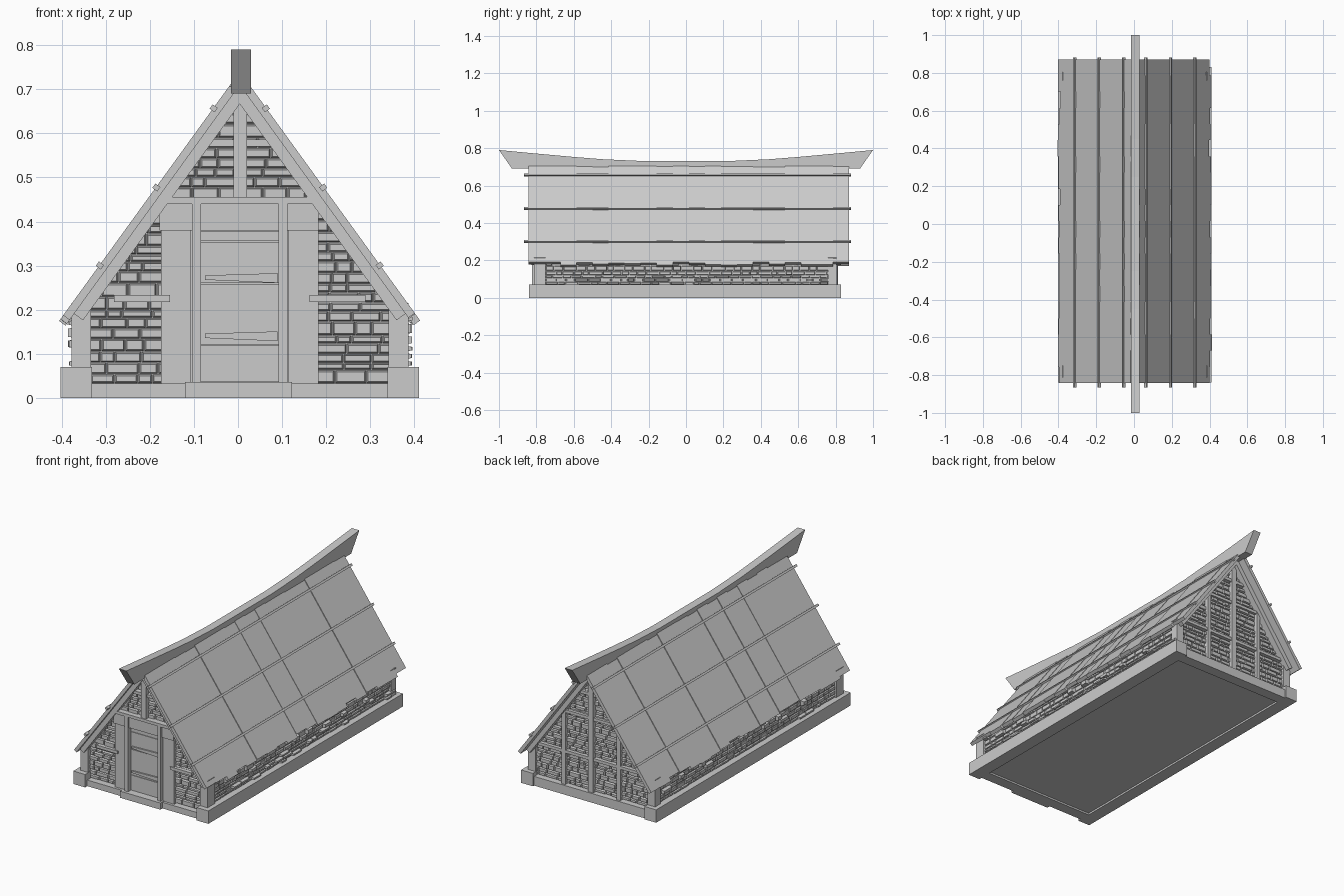
import bpy, bmesh, math, random
from mathutils import Vector

random.seed(7)
if "Cube" in bpy.data.objects:
    bpy.data.objects.remove(bpy.data.objects["Cube"])

CX = 0.004                      # roof and wall centre line
APEX, SLOPE = 0.74, 1.38
ANG = math.atan(SLOPE)
CA, SA = math.cos(ANG), math.sin(ANG)

grey = bpy.data.materials.new("weathered_grey")
grey.use_nodes = True
grey.diffuse_color = (0.6, 0.6, 0.6, 1)
grey.node_tree.nodes["Principled BSDF"].inputs["Base Color"].default_value = (0.6, 0.6, 0.6, 1)


def finish(name, bm):
    bmesh.ops.recalc_face_normals(bm, faces=bm.faces)
    mesh = bpy.data.meshes.new(name)
    bm.to_mesh(mesh)
    bm.free()
    mesh.materials.append(grey)
    obj = bpy.data.objects.new(name, mesh)
    bpy.context.scene.collection.objects.link(obj)
    return obj


def loft(bm, a, b):
    """Closed solid between two matching outlines."""
    va = [bm.verts.new(p) for p in a]
    vb = [bm.verts.new(p) for p in b]
    bm.faces.new(va)
    bm.faces.new(vb)
    for i in range(len(va)):
        j = (i + 1) % len(va)
        bm.faces.new((va[i], va[j], vb[j], vb[i]))


def add_box(bm, x, y, z):
    outline = [(x[0], z[0]), (x[1], z[0]), (x[1], z[1]), (x[0], z[1])]
    loft(bm, [(u, y[0], v) for u, v in outline], [(u, y[1], v) for u, v in outline])


def box(name, x, y, z):
    bm = bmesh.new()
    add_box(bm, x, y, z)
    return finish(name, bm)


def slope_point(side, y, down, lift):
    return (CX + side * (down * CA + lift * SA), y, APEX - down * SA + lift * CA)


def add_slab(bm, side, y, down, lift):
    """Box lying on a roof slope."""
    ring = [(down[0], lift[0]), (down[1], lift[0]), (down[1], lift[1]), (down[0], lift[1])]
    loft(bm, [slope_point(side, y[0], d, n) for d, n in ring],
         [slope_point(side, y[1], d, n) for d, n in ring])


def gable_half(z):
    return max(0.0, min(0.375, (0.68 - z) / SLOPE))


def stones(name, u_range, z_range, place, limit=None, proud=0.0):
    """Random coursed masonry; place(u, z, depth) maps to the wall."""
    bm = bmesh.new()
    z = z_range[0]
    while z < z_range[1] - 0.008:
        top = min(z + random.uniform(0.016, 0.032), z_range[1])
        u = u_range[0]
        while u < u_range[1] - 0.005:
            end = min(u + random.uniform(0.03, 0.075), u_range[1])
            if u_range[1] - end < 0.015:
                end = u_range[1]
            depth = random.uniform(0.008, 0.014)
            if random.random() < 0.12:
                depth += proud

            def ring(inset, d):
                pts = []
                for cu, cz in ((u + inset, z + inset), (end - inset, z + inset),
                               (end - inset, top - inset), (u + inset, top - inset)):
                    if limit:
                        cu = max(-limit(cz), min(limit(cz), cu))
                    pts.append(Vector(place(cu, cz, d)))
                return pts

            back = ring(0.001, 0)
            if (back[1] - back[0]).length > 0.008:
                loft(bm, back, [b.lerp(f, 0.9) for b, f in zip(back, ring(0.0045, depth))])
            u = end
        z = top
    return finish(name, bm)


# Solid wall core and floor
outline = [(-0.37, 0.01), (0.37, 0.01), (0.37, 0.18), (0, 0.69), (-0.37, 0.18)]
bm = bmesh.new()
loft(bm, [(CX + u, -0.785, v) for u, v in outline], [(CX + u, 0.785, v) for u, v in outline])
finish("wall_core", bm)

# Foundation beams
for side, label in ((-1, "right"), (1, "left")):
    xs = sorted((CX + side * 0.335, CX + side * 0.406))
    box(label + "_foundation_beam", xs, (-0.84, 0.83), (0, 0.07))
    for y0, y1, end in ((-0.812, -0.75, "front"), (0.76, 0.805, "back")):
        px = sorted((CX + side * 0.337, CX + side * 0.382))
        box(f"{label}_{end}_corner_post", px, (y0, y1), (0.07, 0.215))
box("front_foundation_beam", (-0.335, 0.342), (-0.822, -0.76), (0, 0.033))
box("back_foundation_beam", (-0.335, 0.342), (0.76, 0.82), (0, 0.05))
box("door_step", (-0.12, 0.122), (-0.84, -0.76), (0, 0.036))

# Masonry panels
def front(u, z, d):
    return (CX + u, -0.785 - d, z)


def back(u, z, d):
    return (CX + u, 0.785 + d, z)


stones("front_stones_right", (-0.375, -0.17), (0.033, 0.45), front, gable_half)
stones("front_stones_left", (0.17, 0.375), (0.033, 0.45), front, gable_half)
stones("front_gable_stones", (-0.2, 0.2), (0.45, 0.67), front, gable_half)
stones("back_stones", (-0.375, 0.375), (0.05, 0.67), back, gable_half)
for side, label in ((-1, "right"), (1, "left")):
    stones(label + "_side_stones", (-0.75, 0.8), (0.07, 0.2),
           lambda u, z, d: (CX + side * (0.366 + d), u, z), proud=0.014)

# Rafters against both gables
bm = bmesh.new()
for side in (-1, 1):
    for y in ((-0.825, -0.78), (0.78, 0.83)):
        add_slab(bm, side, y, (0.03, 0.665), (-0.043, -0.017))
finish("gable_rafters", bm)

# Front timber frame
bm = bmesh.new()
add_box(bm, (-0.178, 0.182), (-0.814, -0.78), (0.38, 0.44))
add_box(bm, (-0.176, 0.18), (-0.824, -0.78), (0.44, 0.456))
add_box(bm, (-0.01, 0.02), (-0.818, -0.78), (0.456, 0.69))
add_box(bm, (-0.085, 0.095), (-0.808, -0.78), (0.57, 0.586))
for side in (-1, 1):
    for a, b, y, z in ((0.11, 0.178, -0.808, (0.033, 0.38)),
                       (0.088, 0.108, -0.824, (0.033, 0.45)),
                       (0.158, 0.285, -0.814, (0.218, 0.234))):
        add_box(bm, sorted((CX + side * a, CX + side * b)), (y, -0.78), z)
finish("front_timber_frame", bm)

# Door planks and tapered hinge straps
bm = bmesh.new()
levels = (0.036, 0.12, 0.26, 0.355, 0.38)
for low, high in zip(levels, levels[1:]):
    add_box(bm, (-0.086, 0.093), (-0.8, -0.78), (low + 0.001, high - 0.001))
finish("door", bm)
bm = bmesh.new()
for z in (0.14, 0.272):
    strap = [(-0.075, z - 0.004), (0.09, z - 0.011), (0.09, z + 0.011), (-0.075, z + 0.006)]
    loft(bm, [(u, -0.808, v) for u, v in strap], [(u, -0.798, v) for u, v in strap])
finish("door_hinges", bm)

# Back timber frame
bm = bmesh.new()
add_box(bm, (-0.011, 0.019), (0.78, 0.812), (0.05, 0.69))
for z in (0.22, 0.44, 0.57):
    half = gable_half(z + 0.016)
    add_box(bm, (CX - half, CX + half), (0.78, 0.808), (z, z + 0.016))
for side in (-1, 1):
    mid = CX + side * 0.165
    add_box(bm, (mid - 0.011, mid + 0.011), (0.78, 0.81), (0.05, 0.45))
finish("back_timber_frame", bm)

# Roof boards with uneven ends and heights
for side, label in ((-1, "right"), (1, "left")):
    bm = bmesh.new()
    count = 20
    width = (0.872 + 0.842) / count
    for i in range(count):
        y = -0.842 + i * width
        lift = random.choice((-0.004, -0.002, 0.0, 0.0))
        add_slab(bm, side, (y, y + width), (random.uniform(0.025, 0.04), random.uniform(0.675, 0.7)),
                 (-0.018 + lift, lift))
    finish(label + "_roof_boards", bm)
    bm = bmesh.new()
    for x in (0.06, 0.19, 0.318):
        down = x / CA
        add_slab(bm, side, (-0.866, 0.882), (down - 0.006, down + 0.006), (-0.008, 0.006))
    finish(label + "_roof_battens", bm)

# Sagging ridge beam with raised ends
half_top = [(0.25, 0.732), (0.45, 0.741), (0.6, 0.753), (0.8, 0.771), (1.0, 0.79)]
top = [(-y, z) for y, z in reversed(half_top)] + half_top
profile = top + [(0.93, 0.69), (-0.93, 0.69)]
bm = bmesh.new()
loft(bm, [(-0.016, y, z) for y, z in profile], [(0.029, y, z) for y, z in profile])
finish("ridge_beam", bm)
